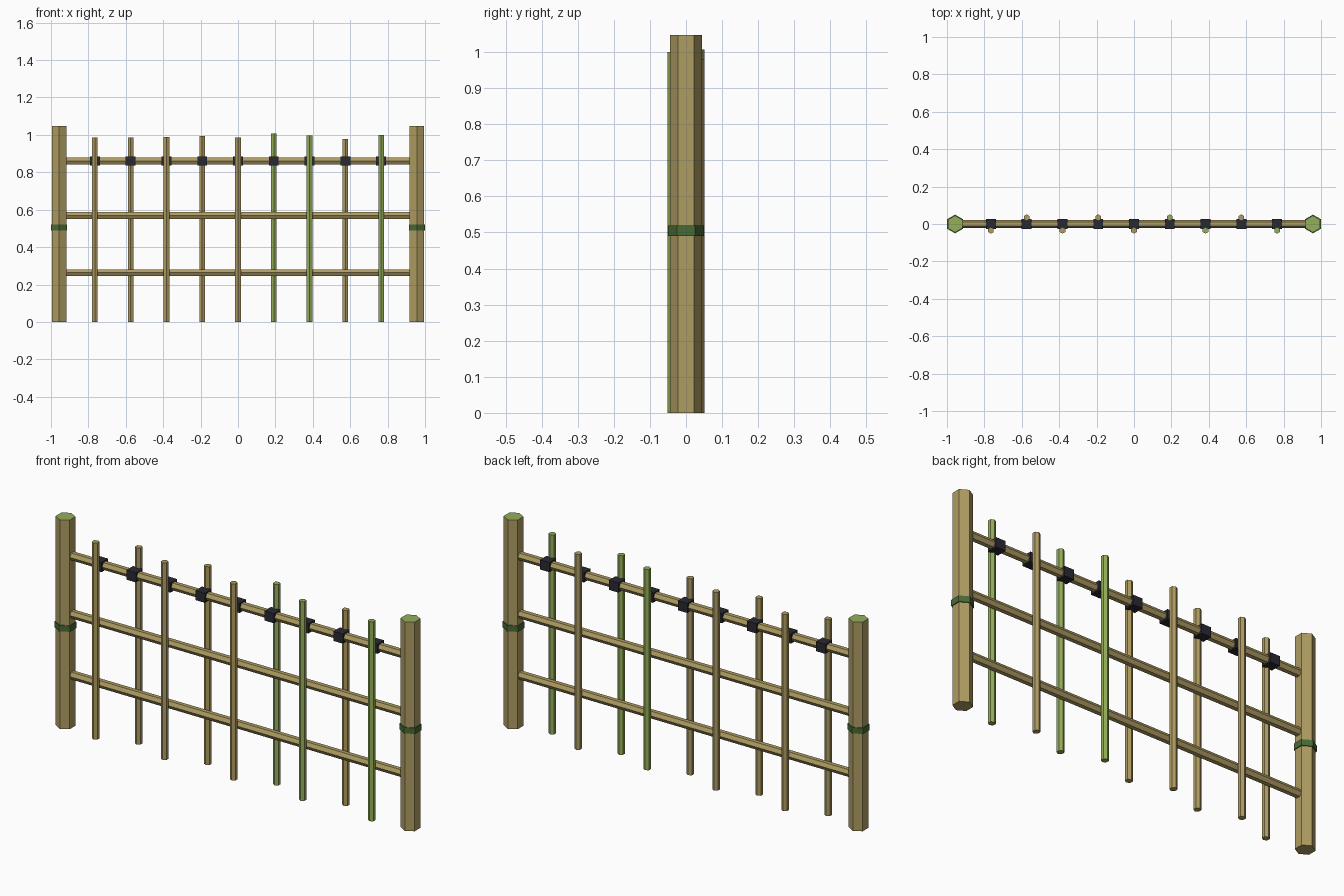
import bpy, math
from mathutils import Matrix

if "Cube" in bpy.data.objects:
    bpy.data.objects.remove(bpy.data.objects["Cube"])


def mat(name, rgb):
    m = bpy.data.materials.new(name)
    m.diffuse_color = (*rgb, 1)
    m.use_nodes = True
    m.node_tree.nodes["Principled BSDF"].inputs["Base Color"].default_value = m.diffuse_color
    return m


TAN = mat("dry_bamboo", (0.43, 0.335, 0.125))
GREEN = mat("fresh_bamboo", (0.30, 0.43, 0.10))
BAND = mat("dark_green_band", (0.064, 0.145, 0.035))
CORD = mat("black_cord", (0.022, 0.022, 0.032))


def prism(name, radius, length, loc, material, along_x=False):
    """Flat-shaded hexagonal rod with a corner facing -y."""
    bpy.ops.mesh.primitive_cylinder_add(vertices=6, radius=radius, depth=length, location=loc)
    ob = bpy.context.object
    ob.name = name
    if along_x:
        ob.data.transform(Matrix.Rotation(math.pi / 2, 4, 'Y'))
    ob.data.materials.append(material)
    return ob


STEP = 0.1913
END = STEP * 5

# end posts with green cut tops and a node band
for side, sx in (("left", -1), ("right", 1)):
    post = prism(f"{side}_post", 0.045, 1.048, (sx * END, 0, 0.524), TAN)
    post.data.materials.append(GREEN)
    for p in post.data.polygons:
        if p.normal.z > 0.9:
            p.material_index = 1
    prism(f"{side}_post_band", 0.05, 0.03, (sx * END, 0, 0.505), BAND)

# horizontal rails
for name, z in (("lower", 0.263), ("middle", 0.569), ("upper", 0.86)):
    prism(f"{name}_rail", 0.021, END * 2, (0, 0, z), TAN, along_x=True)

# pickets alternate front and back of the rails, each with a cord lashing
heights = [0.985, 0.985, 0.988, 0.994, 0.985, 1.007, 0.998, 0.979, 1.0]
green = {5, 6, 8}
for i, h in enumerate(heights):
    x = (i - 4) * STEP
    y = -0.034 if i % 2 == 0 else 0.034
    prism(f"picket_{i + 1}", 0.0175, h, (x, y, h / 2), GREEN if i in green else TAN)
    bpy.ops.mesh.primitive_cube_add(size=1, location=(x, 0, 0.86))
    lash = bpy.context.object
    lash.name = f"lashing_{i + 1}"
    lash.data.transform(Matrix.Diagonal((0.053, 0.053, 0.048, 1)))
    lash.data.materials.append(CORD)
